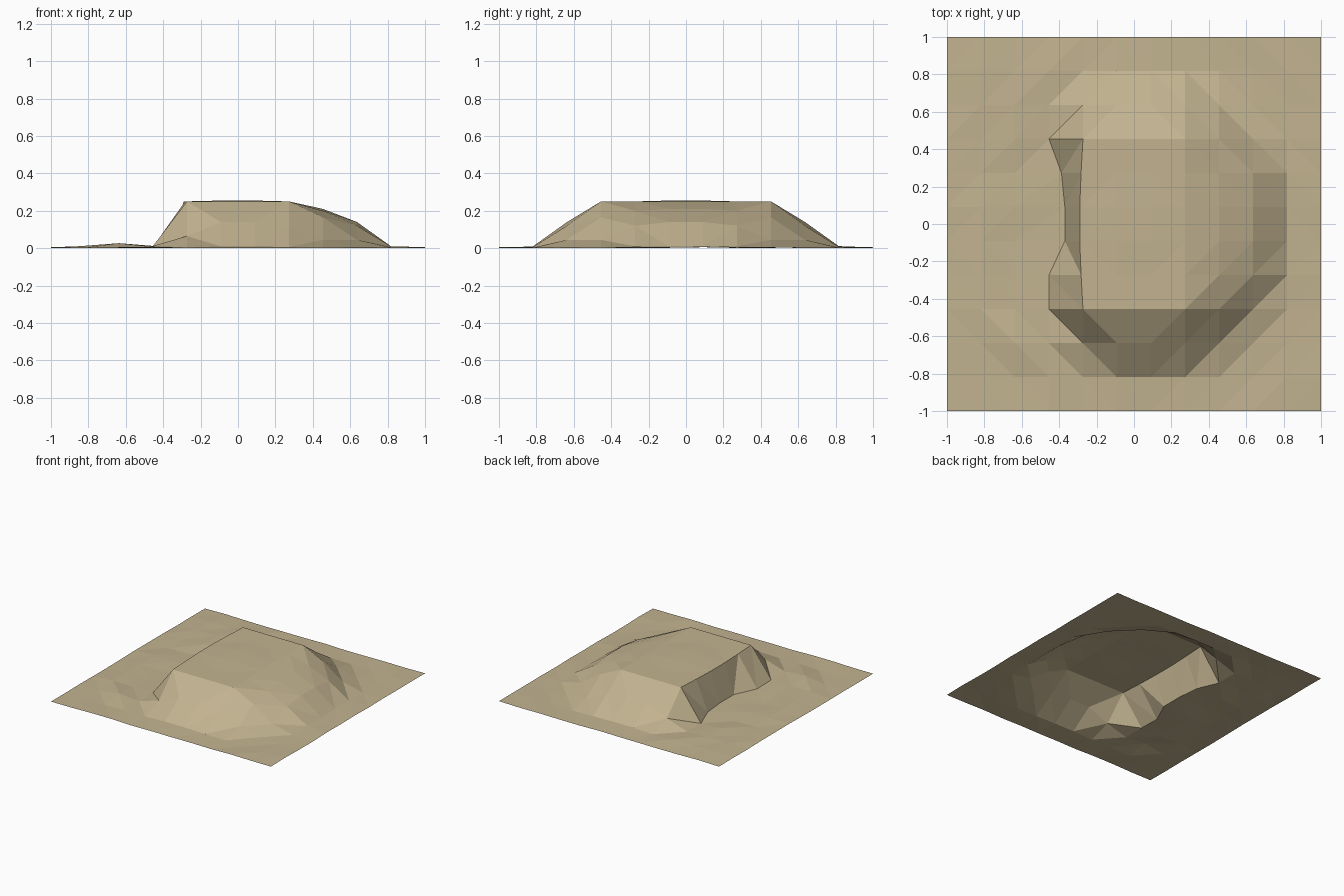
import bpy, bmesh, random

if "Cube" in bpy.data.objects:
    bpy.data.objects.remove(bpy.data.objects["Cube"])

random.seed(4)
N = 12                      # grid points per side
STEP = 2 / (N - 1)

# Dune heights by distance from the y centre line (rows) for columns x = -0.27 .. 0.82
DUNE = [
    [.25, .255, .255, .25, .21, .14, .01],
    [.25, .25, .25, .25, .20, .12, .01],
    [.25, .25, .25, .25, .165, .045, .004],
    [.065, .14, .14, .12, .045, .006, .002],
    [.004, .01, .01, .006, .002, .0, .004],
]
# Curved slip face: foot and crest x for grid rows 4..7
FOOT = {4: -.4545, 5: -.37, 6: -.37, 7: -.388}
CREST = {4: -.283, 5: -.29, 6: -.29, 7: -.283}


def point(i, j):
    x, y = -1 + i * STEP, -1 + j * STEP
    row = j - 6 if j >= 6 else 5 - j
    edge = i in (0, N - 1) or j in (0, N - 1)
    z = random.uniform(0, .006 if edge or i > 3 else .014)
    if 4 <= i <= 10 and row < 5:
        z = DUNE[row][i - 4]
    if (i, j) == (2, 2):                # small ripple on the plain
        z = .027
    if i == 3 and j in FOOT:
        x, z = FOOT[j], .008
    if i == 4 and j in CREST:
        x = CREST[j]
    return x, y, z


# Sand sheet, with each cell split across the slope direction
bm = bmesh.new()
v = [[bm.verts.new(point(i, j)) for j in range(N)] for i in range(N)]
for i in range(N - 1):
    for j in range(N - 1):
        a, b, c, d = v[i][j], v[i + 1][j], v[i + 1][j + 1], v[i][j + 1]
        if (i < 5) == (j < 5):
            bm.faces.new((a, b, d))
            bm.faces.new((b, c, d))
        else:
            bm.faces.new((a, b, c))
            bm.faces.new((a, c, d))
mesh = bpy.data.meshes.new("sand_dune")
bm.to_mesh(mesh)
bm.free()

sand = bpy.data.materials.new("sand")
sand.diffuse_color = (.54, .45, .28, 1)
sand.use_nodes = True
sand.node_tree.nodes["Principled BSDF"].inputs["Base Color"].default_value = sand.diffuse_color
mesh.materials.append(sand)
bpy.context.collection.objects.link(bpy.data.objects.new("sand_dune", mesh))
